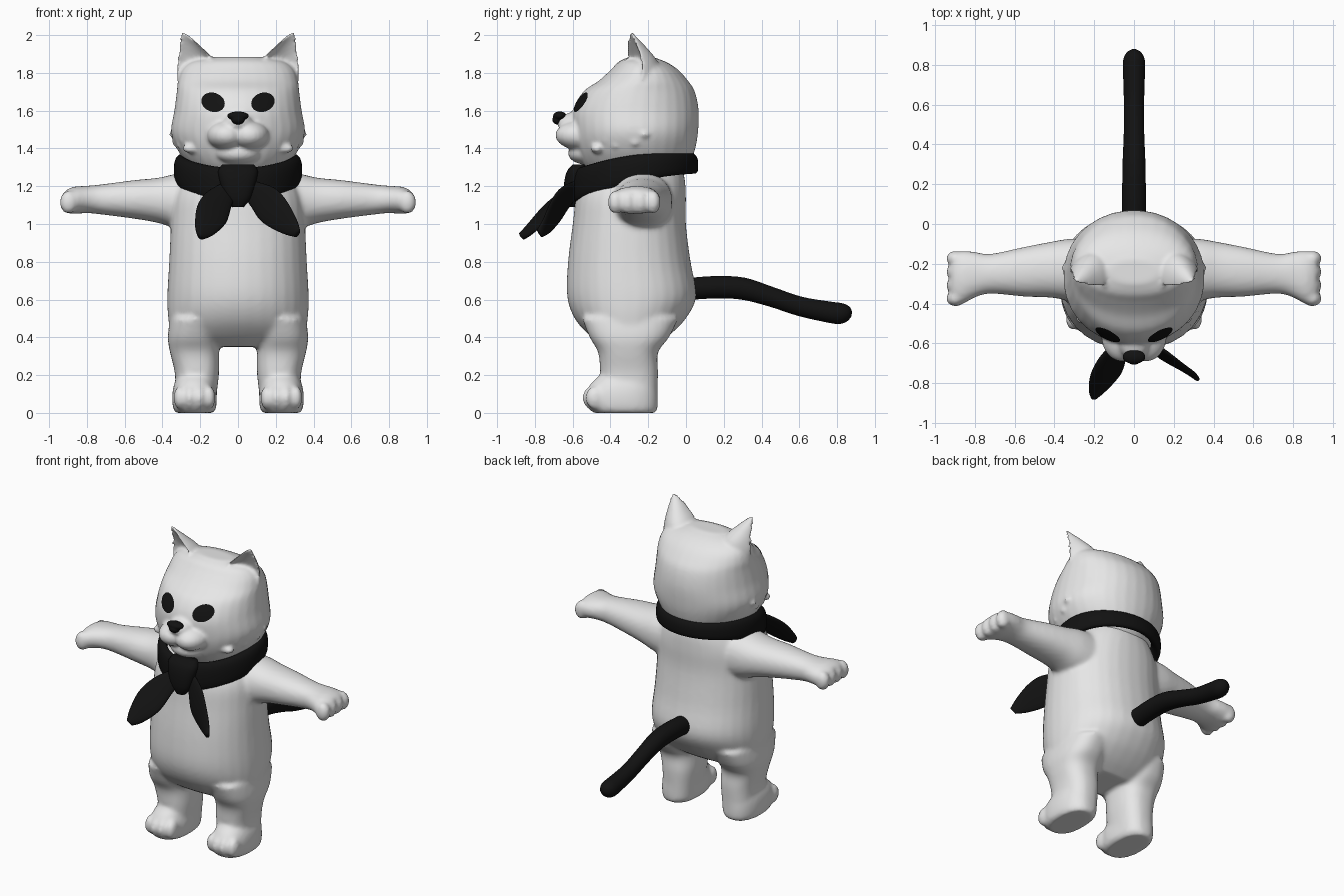
import bpy, bmesh
from math import sin, cos, pi
from mathutils import Vector, Matrix

if "Cube" in bpy.data.objects:
    bpy.data.objects.remove(bpy.data.objects["Cube"])


def material(name, value):
    m = bpy.data.materials.new(name)
    m.use_nodes = True
    m.diffuse_color = (value, value, value, 1)
    bsdf = m.node_tree.nodes["Principled BSDF"]
    bsdf.inputs["Base Color"].default_value = m.diffuse_color
    return m


FUR = material("light grey fur", 0.8)
BLACK = material("black", 0.006)


def ring(centre, u, v):
    """Cross-section: centre and two half-axes packed together."""
    return Vector((*centre, *u, *v))


def flat(z, x, rx, front, back):
    """Horizontal cross-section from its front and back y."""
    return ring((x, (front + back) / 2, z), (rx, 0, 0), (0, (back - front) / 2, 0))


def spline(rings, steps=4):
    """Catmull-Rom in-between cross-sections."""
    out = []
    for i in range(len(rings) - 1):
        a, b = rings[max(i - 1, 0)], rings[i]
        c, d = rings[i + 1], rings[min(i + 2, len(rings) - 1)]
        for k in range(steps):
            t = k / steps
            out.append(b + (c - a) * (t / 2)
                       + (a * 2 - b * 5 + c * 4 - d) * (t * t / 2)
                       + (b * 3 - a - c * 3 + d) * (t ** 3 / 2))
    return out + [rings[-1]]


def loft(bm, rings, power=2.0, hollow=False, sides=32, closed=False):
    """Skin superellipse sections; hollow caves in the -v half."""
    loops = []
    for r in (rings if closed else spline(rings)):
        c, u, v = Vector(r[:3]), Vector(r[3:6]), Vector(r[6:])
        loop = []
        for i in range(sides):
            a = 2 * pi * (i + 0.5) / sides
            p, q = [abs(f) ** (2 / power) * (1 if f > 0 else -1) for f in (cos(a), sin(a))]
            if hollow and q < 0:
                q *= -0.35
            loop.append(bm.verts.new(c + u * p + v * q))
        loops.append(loop)
    pairs = list(zip(loops, loops[1:] + loops[:1])) if closed else list(zip(loops, loops[1:]))
    for a, b in pairs:
        for i in range(sides):
            j = (i + 1) % sides
            bm.faces.new((a[i], a[j], b[j], b[i]))
    if not closed:
        bm.faces.new(loops[0][::-1])
        bm.faces.new(loops[-1])


def blob(bm, centre, radii):
    m = Matrix.Translation(centre) @ Matrix.Diagonal((*radii, 1))
    bmesh.ops.create_uvsphere(bm, u_segments=24, v_segments=16, radius=1, matrix=m)


def finish(name, bm, mat, voxel=0, smooth=6):
    bmesh.ops.recalc_face_normals(bm, faces=bm.faces[:])
    for f in bm.faces:
        f.smooth = True
    mesh = bpy.data.meshes.new(name)
    bm.to_mesh(mesh)
    bm.free()
    mesh.materials.append(mat)
    ob = bpy.data.objects.new(name, mesh)
    bpy.context.scene.collection.objects.link(ob)
    if voxel:
        rm = ob.modifiers.new("fuse", "REMESH")
        rm.mode, rm.voxel_size, rm.use_smooth_shade = "VOXEL", voxel, True
        sm = ob.modifiers.new("soften", "SMOOTH")
        sm.factor, sm.iterations = 0.5, smooth
    return ob


# Body: torso, arms, legs and paws fused into one skin
bm = bmesh.new()
loft(bm, [flat(0.35, 0, 0.27, -0.42, -0.18), flat(0.41, 0, 0.35, -0.51, -0.09),
          flat(0.50, 0, 0.37, -0.59, 0.0), flat(0.62, 0, 0.375, -0.63, 0.055),
          flat(0.80, 0, 0.365, -0.625, 0.025), flat(1.0, 0, 0.355, -0.60, 0.0),
          flat(1.15, 0, 0.34, -0.58, 0.0), flat(1.26, 0, 0.28, -0.53, -0.01),
          flat(1.36, 0, 0.21, -0.46, -0.05)], power=2.2)
for s in (1, -1):
    # arm: x, y, z, half depth, half height
    arm = [(0.20, -0.24, 1.11, 0.17, 0.17), (0.33, -0.23, 1.12, 0.155, 0.145),
           (0.42, -0.23, 1.125, 0.14, 0.12), (0.55, -0.24, 1.13, 0.125, 0.102),
           (0.72, -0.25, 1.13, 0.10, 0.08), (0.80, -0.255, 1.13, 0.115, 0.072),
           (0.87, -0.27, 1.125, 0.135, 0.072), (0.92, -0.275, 1.12, 0.115, 0.055)]
    loft(bm, [ring((s * x, y, z), (0, ry, 0), (0, 0, rz)) for x, y, z, ry, rz in arm], 2.2)
    for k in range(4):
        blob(bm, (s * 0.897, -0.375 + k * 0.067, 1.115), (0.047, 0.04, 0.062))
    # leg and foot
    loft(bm, [flat(0.02, s * 0.225, 0.105, -0.44, -0.15), flat(0.12, s * 0.22, 0.11, -0.45, -0.15),
              flat(0.22, s * 0.218, 0.118, -0.455, -0.148), flat(0.32, s * 0.23, 0.13, -0.465, -0.148),
              flat(0.40, s * 0.235, 0.137, -0.51, -0.09), flat(0.5, s * 0.22, 0.14, -0.55, -0.04)], 2.5)
    loft(bm, [flat(0.0, s * 0.23, 0.10, -0.49, -0.16), flat(0.03, s * 0.23, 0.115, -0.52, -0.15),
              flat(0.1, s * 0.23, 0.118, -0.53, -0.15), flat(0.16, s * 0.23, 0.105, -0.50, -0.16),
              flat(0.21, s * 0.22, 0.085, -0.44, -0.2)], 2.3)
    for k in (-1.5, -0.5, 0.5, 1.5):
        blob(bm, (s * 0.23 + k * 0.052, -0.505 + abs(k) * 0.016, 0.08), (0.033, 0.052, 0.062))
finish("body", bm, FUR, 0.013, 7)

# Head with muzzle, cheek tufts and cupped ears
bm = bmesh.new()
loft(bm, [flat(1.24, 0, 0.20, -0.48, -0.04), flat(1.32, 0, 0.27, -0.55, 0.02),
          flat(1.40, 0, 0.325, -0.585, 0.05), flat(1.49, 0, 0.355, -0.60, 0.065),
          flat(1.60, 0, 0.338, -0.60, 0.068), flat(1.70, 0, 0.325, -0.545, 0.048),
          flat(1.76, 0, 0.318, -0.46, 0.01), flat(1.82, 0, 0.295, -0.395, -0.045),
          flat(1.86, 0, 0.24, -0.355, -0.11), flat(1.885, 0, 0.12, -0.30, -0.18)], 2.1)
blob(bm, (0, -0.56, 1.535), (0.085, 0.125, 0.06))
blob(bm, (0, -0.53, 1.375), (0.12, 0.095, 0.06))
for s in (1, -1):
    blob(bm, (s * 0.06, -0.56, 1.47), (0.105, 0.132, 0.078))
    for k in range(6):
        blob(bm, (s * (0.245 + k * 0.014), -0.47 + k * 0.05, 1.40 + (k % 2) * 0.035 + k * 0.008),
             (0.05, 0.035, 0.026))
    across, back = Vector((s * 0.92, 0.38, 0)), Vector((-s * 0.38, 0.92, 0))
    # ear: x, y, z, half width, depth
    ear = [(0.22, -0.27, 1.72, 0.10, 0.16), (0.233, -0.285, 1.80, 0.108, 0.16),
           (0.235, -0.29, 1.87, 0.10, 0.14), (0.262, -0.295, 1.94, 0.062, 0.085),
           (0.284, -0.30, 1.99, 0.032, 0.04), (0.293, -0.30, 2.015, 0.014, 0.02)]
    loft(bm, [ring((s * x, y, z), across * w, back * d) for x, y, z, w, d in ear], hollow=True)
head = finish("head", bm, FUR, 0.011, 5)


# Eyes: thin discs laid onto the face
for side, s in (("left", 1), ("right", -1)):
    bm = bmesh.new()
    n, rows = 32, 6
    centre = bm.verts.new((s * 0.13, -1, 1.642))
    last = None
    for k in range(1, rows + 1):
        loop = []
        for i in range(n):
            a = 2 * pi * i / n
            dx, dz = 0.061 * cos(a) * k / rows, 0.050 * sin(a) * k / rows
            loop.append(bm.verts.new((s * (0.13 + dx), -1, 1.642 + dz + dx * 0.12)))
        for i in range(n):
            j = (i + 1) % n
            bm.faces.new((last[i], loop[i], loop[j], last[j]) if last else (centre, loop[i], loop[j]))
        last = loop
    eye = finish(side + "_eye", bm, BLACK)
    wrap = eye.modifiers.new("lay on face", "SHRINKWRAP")
    wrap.target, wrap.wrap_method, wrap.wrap_mode = head, "PROJECT", "ABOVE_SURFACE"
    wrap.use_project_y, wrap.use_positive_direction = True, True
    wrap.use_negative_direction = False
    wrap.offset = 0.006

# Nose
bm = bmesh.new()
blob(bm, (0, -0.668, 1.572), (0.058, 0.036, 0.024))
blob(bm, (0, -0.678, 1.552), (0.036, 0.03, 0.026))
finish("nose", bm, BLACK, 0.005, 4)

# Scarf band, lower and wider at the front
bm = bmesh.new()
band = []
for i in range(64):
    t = 2 * pi * i / 64
    f = (1 - cos(t)) / 2
    out = Vector((sin(t), cos(t), 0))
    band.append(ring((0.31 * out.x, -0.27 + 0.305 * out.y, 1.322 - 0.115 * f * f),
                     out * 0.03 - Vector((0, 0, 0.012)), (0, 0, 0.053 + 0.035 * f)))
loft(bm, band, power=2.6, sides=20, closed=True)
finish("scarf_band", bm, BLACK)

# Scarf knot
bm = bmesh.new()
loft(bm, [flat(1.09, 0, 0.03, -0.63, -0.57), flat(1.14, 0, 0.07, -0.645, -0.55),
          flat(1.22, 0, 0.095, -0.645, -0.53), flat(1.28, 0, 0.105, -0.63, -0.52),
          flat(1.315, 0, 0.085, -0.60, -0.53)], 2.5)
finish("scarf_knot", bm, BLACK)

# Scarf tails: x, y, z, half width
tails = {"right": ((0.87, 0, -0.5), [(-0.04, -0.57, 1.20, 0.04), (-0.10, -0.66, 1.13, 0.075),
                                     (-0.14, -0.75, 1.05, 0.088), (-0.18, -0.83, 0.97, 0.055),
                                     (-0.20, -0.87, 0.935, 0.02)]),
         "left": ((0.72, -0.2, 0.66), [(0.05, -0.57, 1.20, 0.04), (0.13, -0.64, 1.14, 0.08),
                                       (0.19, -0.69, 1.07, 0.088), (0.27, -0.74, 0.99, 0.055),
                                       (0.315, -0.775, 0.95, 0.02)])}
for side, (across, path) in tails.items():
    bm = bmesh.new()
    loft(bm, [ring((x, y, z), Vector(across) * w, Vector((0, 0.67, -0.74)) * 0.02)
              for x, y, z, w in path], sides=20)
    finish(side + "_scarf_tail", bm, BLACK)

# Tail: y, z, radius
bm = bmesh.new()
tail = [(0.0, 0.655, 0.06), (0.15, 0.665, 0.06), (0.30, 0.658, 0.058), (0.45, 0.615, 0.052),
        (0.60, 0.565, 0.051), (0.75, 0.535, 0.055), (0.82, 0.525, 0.055),
        (0.86, 0.522, 0.038), (0.877, 0.521, 0.012)]
loft(bm, [ring((0, y, z), (r, 0, 0), (0, 0.2 * r, r)) for y, z, r in tail], sides=24)
finish("tail", bm, BLACK)
